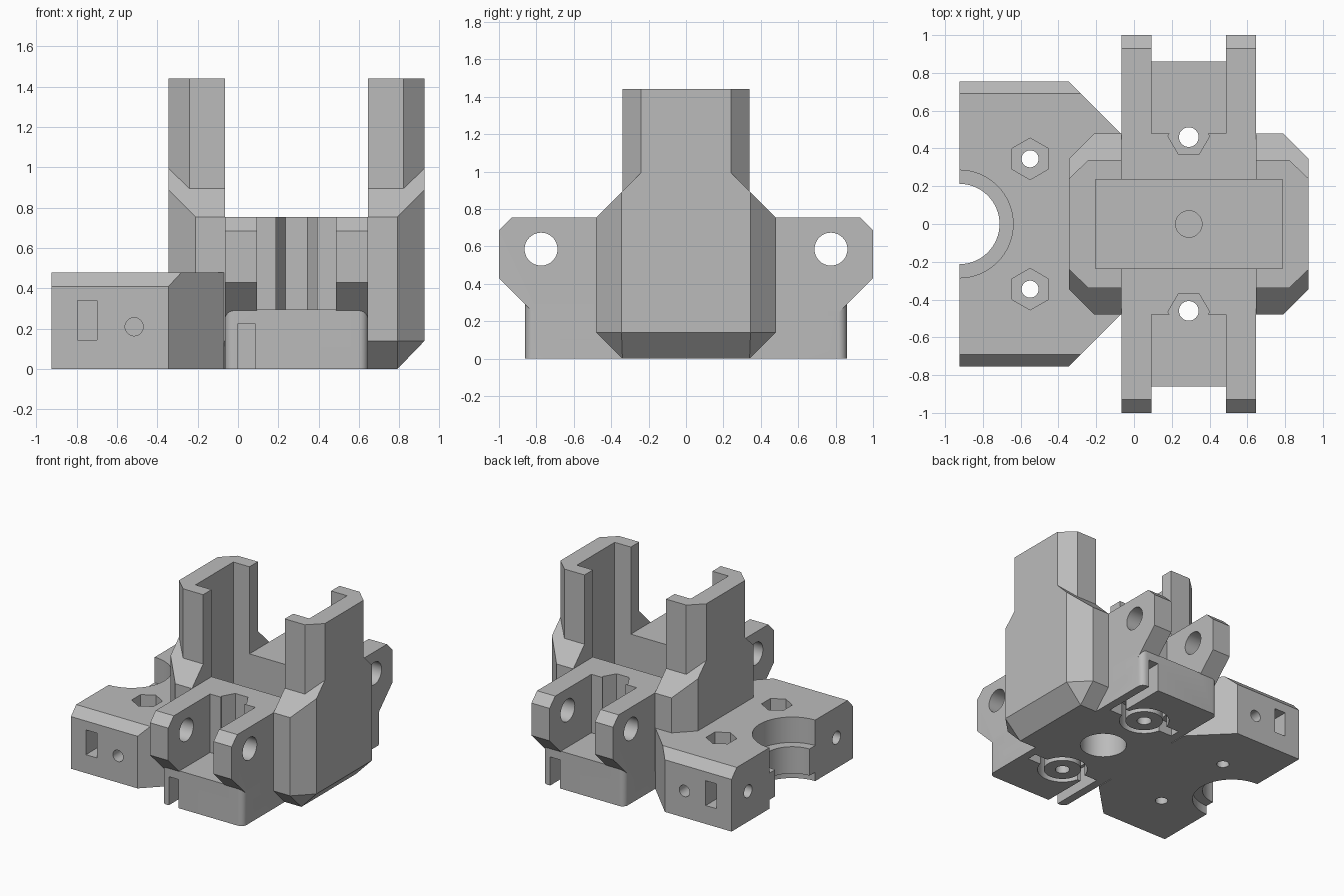
import bpy, bmesh, math
from mathutils import Matrix, Vector

if "Cube" in bpy.data.objects:
    bpy.data.objects.remove(bpy.data.objects["Cube"], do_unlink=True)

CX = 0.29            # centre line of the twin towers
SIDES = (-1, 1)

grey = bpy.data.materials.new("plain_grey")
grey.use_nodes = True
colour = (0.5, 0.5, 0.5, 1)
grey.diffuse_color = colour
grey.node_tree.nodes["Principled BSDF"].inputs["Base Color"].default_value = colour


def finish(name, bm):
    bmesh.ops.recalc_face_normals(bm, faces=bm.faces)
    mesh = bpy.data.meshes.new(name)
    bm.to_mesh(mesh)
    bm.free()
    mesh.materials.append(grey)
    ob = bpy.data.objects.new(name, mesh)
    bpy.context.collection.objects.link(ob)
    return ob


def hull(name, points):
    """Convex solid around a set of points."""
    bm = bmesh.new()
    for p in points:
        bm.verts.new(p)
    bmesh.ops.convex_hull(bm, input=bm.verts)
    bmesh.ops.dissolve_limit(bm, angle_limit=0.01, verts=bm.verts, edges=bm.edges)
    return finish(name, bm)


def box(name, x, y, z):
    return hull(name, [(a, b, c) for a in x for b in sorted(y) for c in z])


def rod(name, start, end, radius, sides=48, turn=0):
    """Cylinder or prism between two points."""
    a, b = Vector(start), Vector(end)
    bm = bmesh.new()
    m = Matrix.Translation((a + b) / 2) @ (b - a).to_track_quat('Z', 'Y').to_matrix().to_4x4()
    bmesh.ops.create_cone(bm, cap_ends=True, segments=sides, radius1=radius, radius2=radius,
                          depth=(b - a).length, matrix=m @ Matrix.Rotation(turn, 4, 'Z'))
    return finish(name, bm)


def combine(target, tool, operation):
    mod = target.modifiers.new(tool.name, 'BOOLEAN')
    mod.operation, mod.solver, mod.object = operation, 'EXACT', tool
    with bpy.context.temp_override(object=target, active_object=target):
        bpy.ops.object.modifier_apply(modifier=mod.name)
    bpy.data.objects.remove(tool, do_unlink=True)


def add(tool):
    combine(carriage, tool, 'UNION')


def cut(tool):
    combine(carriage, tool, 'DIFFERENCE')


# Wide lower body with chamfered corners, belly and sloping shoulders
lower = []
for sx in SIDES:
    for sy in SIDES:
        lower += [(CX + sx * a, sy * b, c) for a, b, c in (
            (0.5, 0.34, 0), (0.5, 0.48, 0.14), (0.635, 0.345, 0.14),
            (0.5, 0.48, 0.755), (0.635, 0.345, 0.89), (0.635, 0.24, 0.995))]
carriage = hull("carriage_body", lower)

# Narrow upper towers, still joined
add(hull("towers", [(CX + sx * a, sy * b, z) for sx in SIDES for sy in SIDES
                    for a, b in ((0.635, 0.24), (0.53, 0.34)) for z in (0.5, 1.44)]))
cut(box("tower_gap", (CX - 0.355, CX + 0.355), (-0.7, 0.7), (0.755, 1.6)))

# Base block with rounded upright corners
bm = bmesh.new()
bmesh.ops.create_cube(bm, size=1, matrix=Matrix.Translation((CX, 0, 0.1475))
                      @ Matrix.Diagonal((0.71, 1.72, 0.295, 1)))
upright = [e for e in bm.edges if abs(e.verts[0].co.z - e.verts[1].co.z) > 0.1]
bmesh.ops.bevel(bm, geom=upright, offset=0.045, segments=6, profile=0.5, affect='EDGES')
add(finish("base_block", bm))

# Hinge lugs, two at each end
lug = ((0.3, 0.1), (0.3, 0.755), (0.93, 0.755), (1, 0.685), (1, 0.43), (0.67, 0.1))
for sy in SIDES:
    for x in ((CX - 0.355, CX - 0.197), (CX + 0.197, CX + 0.355)):
        add(hull("hinge_lug", [(a, sy * y, z) for a in x for y, z in lug]))

# Side mount with bevelled top edges
mount = []
for sy in SIDES:
    mount += [(x, sy * y, z) for x, y, z in (
        (-0.925, 0.755, 0), (-0.345, 0.755, 0), (-0.07, 0.48, 0),
        (-0.925, 0.755, 0.41), (-0.345, 0.755, 0.41),
        (-0.925, 0.69, 0.48), (-0.28, 0.69, 0.48), (-0.07, 0.48, 0.48))]
add(hull("side_mount", mount))

# Central pocket between the towers, with holes above and below its floor
cut(box("pocket", (CX - 0.495, CX + 0.495), (-0.235, 0.235), (0.3, 1.6)))
cut(rod("floor_dimple", (CX, 0, 0.25), (CX, 0, 0.4), 0.07))
cut(rod("under_hole", (CX, 0, -0.1), (CX, 0, 0.22), 0.167))

for sy in SIDES:
    # Channel between lugs, hexagonal nose and hinge pin bore
    cut(box("lug_channel", (CX - 0.197, CX + 0.197), (sy * 0.48, sy * 1.1), (0.295, 0.9)))
    cut(rod("nut_slot", (CX, sy * 0.465, 0.295), (CX, sy * 0.465, 0.9), 0.11, 6, math.pi / 6))
    cut(rod("pin_bore", (-0.3, sy * 0.775, 0.585), (0.9, sy * 0.775, 0.585), 0.088))
    # Belt slots and ring groove around a post on the underside
    x = sorted((CX + sy * 0.205, CX + sy * 0.29))
    cut(box("belt_slot", x, (sy * 0.42, sy * 1), (-0.1, 0.225)))
    cut(box("belt_arm", (CX - 0.29, CX + 0.29), (sy * 0.42, sy * 0.5), (-0.1, 0.1)))
    cut(rod("ring_groove", (CX, sy * 0.46, -0.1), (CX, sy * 0.46, 0.2), 0.18))
    add(rod("post", (CX, sy * 0.46, 0), (CX, sy * 0.46, 0.25), 0.135))
    cut(rod("post_hole", (CX, sy * 0.46, -0.1), (CX, sy * 0.46, 0.4), 0.052))
    # Nut recesses, screw holes and side slots of the mount
    cut(rod("hex_recess", (-0.55, sy * 0.345, 0.3), (-0.55, sy * 0.345, 0.6), 0.11, 6))
    cut(rod("mount_hole", (-0.55, sy * 0.345, -0.1), (-0.55, sy * 0.345, 0.6), 0.045))
    cut(box("nut_window", (-0.795, -0.7), (sy * 0.45, sy * 0.9), (0.145, 0.34)))
    cut(rod("side_hole", (-0.515, sy * 0.5, 0.21), (-0.515, sy * 0.9, 0.21), 0.045))
    cut(rod("end_hole", (-1, sy * 0.55, 0.24), (-0.62, sy * 0.55, 0.24), 0.05))

# Stepped half-round seat in the outer face of the mount
for radius, low, high in ((0.285, 0.28, 0.6), (0.213, -0.1, 0.6), (0.285, -0.1, 0.07)):
    cut(rod("round_seat", (-0.925, 0, low), (-0.925, 0, high), radius, 64))

# Smooth curved walls, crisp edges
bpy.ops.object.select_all(action='DESELECT')
carriage.select_set(True)
bpy.context.view_layer.objects.active = carriage
bpy.ops.object.shade_smooth_by_angle(angle=math.radians(25))
